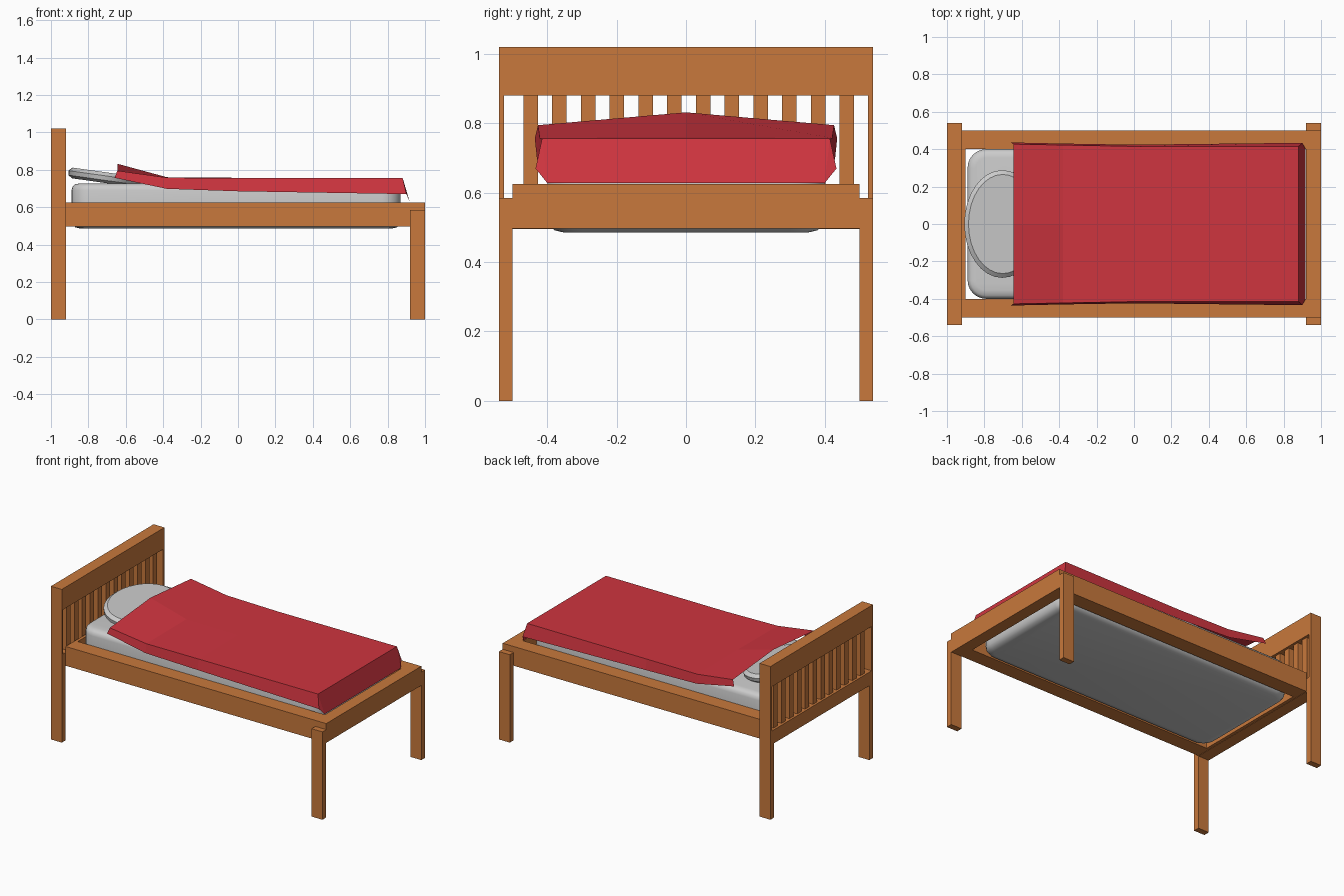
import bpy, bmesh, math

if "Cube" in bpy.data.objects:
    bpy.data.objects.remove(bpy.data.objects["Cube"])


def material(name, color):
    m = bpy.data.materials.new(name)
    m.diffuse_color = color
    m.use_nodes = True
    m.node_tree.nodes["Principled BSDF"].inputs["Base Color"].default_value = m.diffuse_color
    return m


wood = material("wood", (0.58, 0.19, 0.045, 1))
red = material("red_cloth", (0.62, 0.035, 0.05, 1))


def finish(name, bm, mat=None):
    bmesh.ops.recalc_face_normals(bm, faces=bm.faces)
    me = bpy.data.meshes.new(name)
    bm.to_mesh(me)
    bm.free()
    ob = bpy.data.objects.new(name, me)
    bpy.context.collection.objects.link(ob)
    if mat:
        me.materials.append(mat)
    return ob


def box(name, x, y, z, mat=wood):
    bm = bmesh.new()
    bmesh.ops.create_cube(bm, size=1)
    for v in bm.verts:
        for i, (a, b) in enumerate((x, y, z)):
            v.co[i] = a if v.co[i] < 0 else b
    return finish(name, bm, mat)


def smooth(ob, angle=40):
    bpy.ops.object.select_all(action='DESELECT')
    ob.select_set(True)
    bpy.context.view_layer.objects.active = ob
    bpy.ops.object.shade_smooth_by_angle(angle=math.radians(angle))


# Legs, side rails and headboard posts, mirrored across y
for side, s in (("front", -1), ("back", 1)):
    def span(a, b):
        return tuple(sorted((s * a, s * b)))
    box(side + "_foot_leg", (0.92, 1.0), span(0.5, 0.54), (0, 0.585))
    box(side + "_head_leg", (-1.0, -0.92), span(0.5, 0.54), (0, 0.495))
    box(side + "_side_rail", (-0.92, 0.92), span(0.4, 0.5), (0.497, 0.625))
    box(side + "_headboard_post", (-1.0, -0.92), span(0.525, 0.54), (0.585, 0.88))

# End rails
box("foot_rail", (0.92, 1.0), (-0.5, 0.5), (0.497, 0.625))
box("head_rail", (-0.92, -0.9), (-0.4, 0.4), (0.497, 0.625))

# Headboard panels and slats
box("headboard_top", (-1.0, -0.92), (-0.54, 0.54), (0.88, 1.02))
box("headboard_bottom", (-1.0, -0.92), (-0.54, 0.54), (0.495, 0.585))
for i in range(12):
    y = -0.448 + i * 0.0829
    box(f"headboard_slat_{i + 1}", (-0.985, -0.935), (y - 0.021, y + 0.021), (0.585, 0.88))


# Mattress: rounded plan outline lofted through a soft edge profile
def loft(name, rings, mat=None):
    bm = bmesh.new()
    loops = [[bm.verts.new(p) for p in r] for r in rings]
    n = len(loops[0])
    for a, b in zip(loops, loops[1:]):
        for i in range(n):
            j = (i + 1) % n
            bm.faces.new((a[i], a[j], b[j], b[i]))
    bm.faces.new(loops[0])
    bm.faces.new(loops[-1])
    return finish(name, bm, mat)


def rounded_rect(inset, z, hx=0.88, hy=0.4, r=0.1, steps=6):
    pts = []
    for k, (sx, sy) in enumerate(((1, 1), (-1, 1), (-1, -1), (1, -1))):
        for i in range(steps + 1):
            t = math.pi / 2 * (k + i / steps)
            pts.append((-0.01 + sx * (hx - r) + (r - inset) * math.cos(t),
                        sy * (hy - r) + (r - inset) * math.sin(t), z))
    return pts


profile = [(0.05, 0.485), (0.02, 0.492), (0.005, 0.51), (0, 0.535),
           (0, 0.69), (0.005, 0.71), (0.018, 0.722), (0.045, 0.727)]
smooth(loft("mattress", [rounded_rect(i, z) for i, z in profile]))


# Pillow: tilted oval disc with chamfered edges
def oval(rx, ry, h, n=32, tilt=math.radians(8)):
    pts = []
    for i in range(n):
        t = 2 * math.pi * i / n
        x, y = rx * math.cos(t), ry * math.sin(t)
        pts.append((-0.705 + x * math.cos(tilt) + h * math.sin(tilt), y,
                    0.763 - x * math.sin(tilt) + h * math.cos(tilt)))
    return pts


smooth(loft("pillow", [oval(0.18, 0.26, -0.034), oval(0.2, 0.282, -0.02),
                       oval(0.205, 0.288, 0.004), oval(0.185, 0.265, 0.023)]), 25)

# Blanket: cross-sections of (x, middle z, edge y, edge z, hem x, hem y, hem z)
sections = [(-0.645, 0.832, 0.427, 0.795, -0.66, 0.436, 0.757),
            (-0.38, 0.76, 0.422, 0.758, -0.38, 0.43, 0.698),
            (0.0, 0.757, 0.415, 0.755, 0.0, 0.424, 0.685),
            (0.88, 0.757, 0.415, 0.757, 0.9, 0.434, 0.67)]
bm = bmesh.new()
rows = []
for x, zm, ey, ez, hx, hy, hz in sections:
    rows.append([bm.verts.new(p) for p in (
        (hx, -hy, hz), (x, -ey, ez), (x, 0, zm), (x, ey, ez), (hx, hy, hz))])
for a, b in zip(rows, rows[1:]):
    for i in range(4):
        bm.faces.new((a[i], b[i], b[i + 1], a[i + 1]))
end = [bm.verts.new((0.918, y, 0.628)) for y in (-0.4, 0, 0.4)]
last = rows[-1]
bm.faces.new((last[1], end[0], end[1], last[2]))
bm.faces.new((last[2], end[1], end[2], last[3]))
bm.faces.new((last[0], end[0], last[1]))
bm.faces.new((last[3], end[2], last[4]))
finish("blanket", bm, red)
